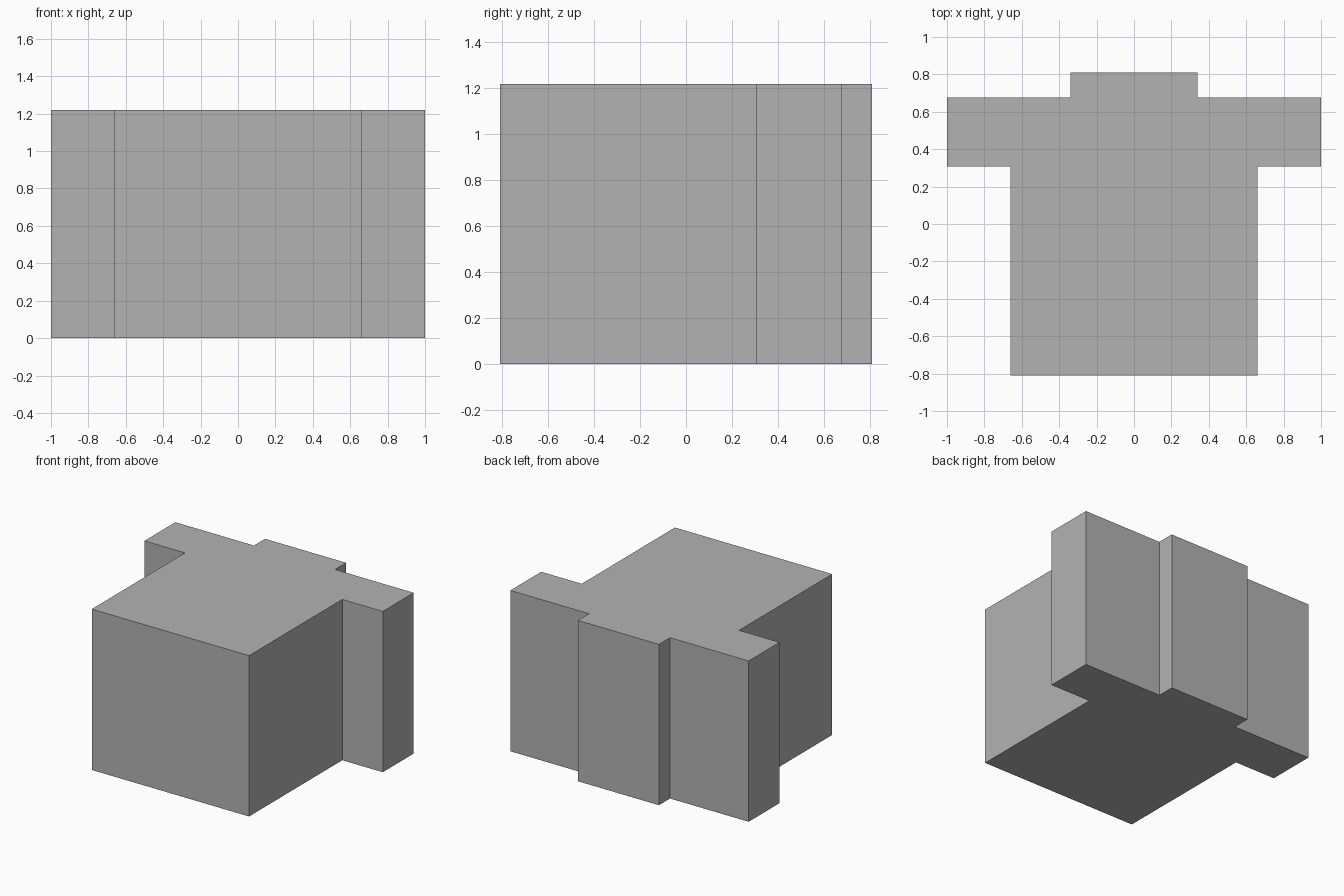
import bpy
import bmesh

cube = bpy.data.objects.get("Cube")
if cube:
    bpy.data.objects.remove(cube, do_unlink=True)

HEIGHT = 1.22

# Single grey material
grey = bpy.data.materials.new("plain_grey")
grey.use_nodes = True
colour = (0.45, 0.45, 0.45, 1)
grey.diffuse_color = colour
grey.node_tree.nodes["Principled BSDF"].inputs["Base Color"].default_value = colour

# Right half of the plan, front to back: body, side wing, back tab
half = [(0.66, -0.81), (0.66, 0.307), (1.0, 0.307),
        (1.0, 0.677), (0.34, 0.677), (0.34, 0.81)]
outline = half + [(-x, y) for x, y in reversed(half)]

# Extrude the mirrored plan into a solid block
bm = bmesh.new()
base = bm.faces.new([bm.verts.new((x, y, 0)) for x, y in outline])
top = bmesh.ops.extrude_face_region(bm, geom=[base], use_keep_orig=True)
top_verts = [g for g in top["geom"] if isinstance(g, bmesh.types.BMVert)]
bmesh.ops.translate(bm, verts=top_verts, vec=(0, 0, HEIGHT))
bmesh.ops.recalc_face_normals(bm, faces=bm.faces)

mesh = bpy.data.meshes.new("stepped_block")
bm.to_mesh(mesh)
bm.free()
mesh.materials.append(grey)
block = bpy.data.objects.new("stepped_block", mesh)
bpy.context.collection.objects.link(block)
